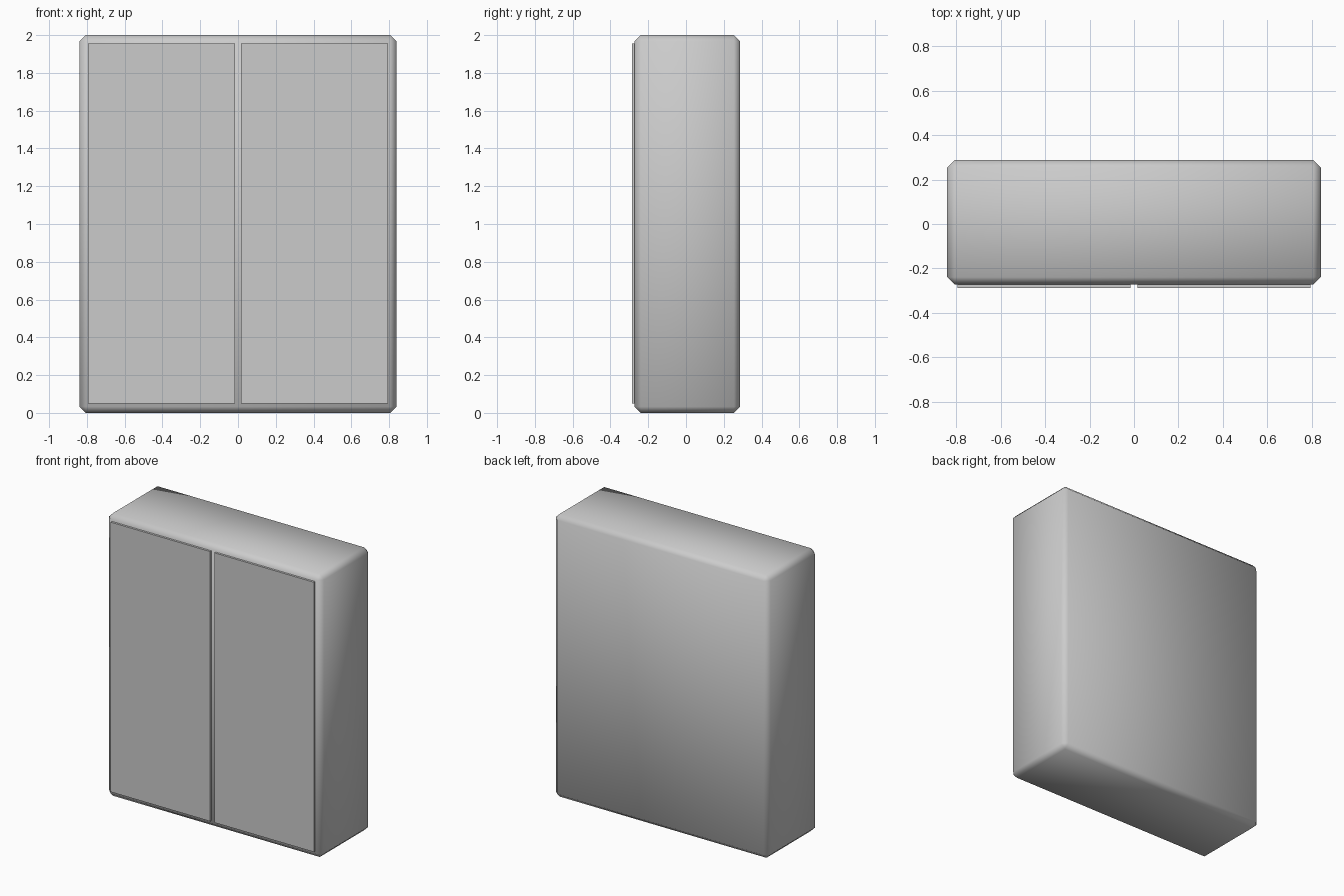
import bpy

if "Cube" in bpy.data.objects:
    bpy.data.objects.remove(bpy.data.objects["Cube"])


def box(name, x, y, z):
    """Axis-aligned box from (min, max) ranges."""
    spans = (x, y, z)
    bpy.ops.mesh.primitive_cube_add(size=1, location=[(a + b) / 2 for a, b in spans])
    obj = bpy.context.object
    obj.name = name
    obj.scale = [b - a for a, b in spans]
    bpy.ops.object.transform_apply(location=False, rotation=False, scale=True)
    return obj


# Cabinet body: single-segment chamfer, softly shaded across all edges
body = box("cabinet_body", (-0.84, 0.84), (-0.272, 0.287), (0, 2))
bevel = body.modifiers.new("chamfer", 'BEVEL')
bevel.width = 0.033
bevel.segments = 1
bpy.ops.object.shade_smooth()

# Two thin flat door panels on the front
for name, side in (("left_door", -1), ("right_door", 1)):
    x = sorted((side * 0.016, side * 0.794))
    box(name, x, (-0.287, -0.272), (0.05, 1.956))
